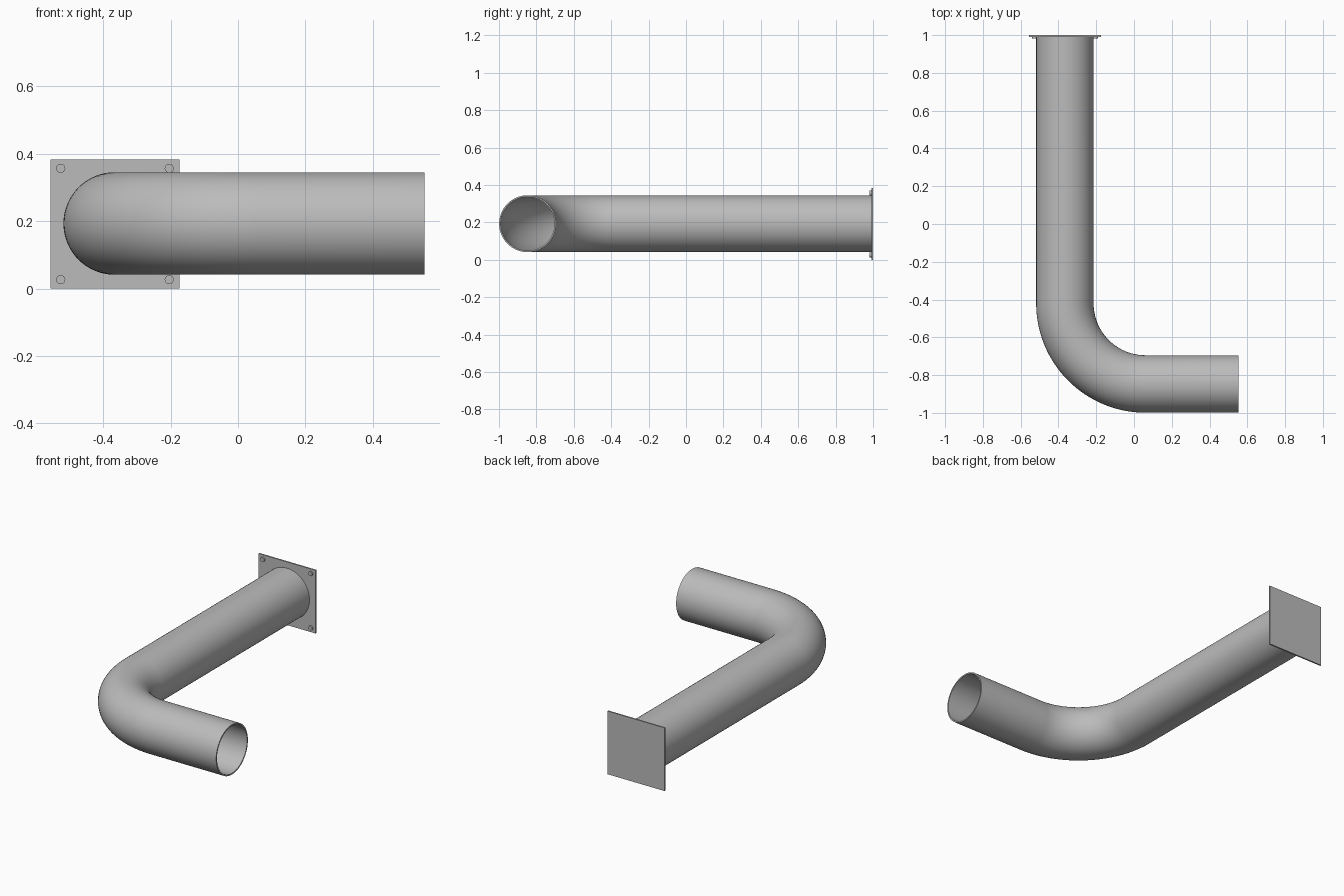
import bpy, bmesh
from math import cos, sin, pi
from mathutils import Vector, Matrix

default = bpy.data.objects.get("Cube")
if default:
    bpy.data.objects.remove(default)

steel = bpy.data.materials.new("grey steel")
steel.use_nodes = True
steel.diffuse_color = (0.5, 0.5, 0.5, 1)
steel.node_tree.nodes["Principled BSDF"].inputs["Base Color"].default_value = (0.5, 0.5, 0.5, 1)

PIPE_X, PIPE_Y, PIPE_Z = -0.366, -0.847, 0.193
RADIUS, WALL = 0.152, 0.008
BEND = 0.427
END_X = 0.553
PLATE_X, PLATE_SIZE, PLATE_THICK = -0.365, 0.383, 0.009
BACK_Y = 1.0
SIDES, BEND_STEPS = 64, 32


def finish(name, bm):
    bmesh.ops.recalc_face_normals(bm, faces=bm.faces[:])
    mesh = bpy.data.meshes.new(name)
    bm.to_mesh(mesh)
    bm.free()
    obj = bpy.data.objects.new(name, mesh)
    bpy.context.collection.objects.link(obj)
    mesh.materials.append(steel)
    bpy.ops.object.select_all(action="DESELECT")
    obj.select_set(True)
    bpy.context.view_layer.objects.active = obj
    bpy.ops.object.shade_smooth_by_angle(angle=pi / 6)
    return obj


# Centre line: straight run from the plate, quarter bend, short outlet
centre = Vector((PIPE_X + BEND, PIPE_Y + BEND, PIPE_Z))
path = [(Vector((PIPE_X, BACK_Y - PLATE_THICK, PIPE_Z)), Vector((-1, 0, 0)))]
for i in range(BEND_STEPS + 1):
    a = pi + i / BEND_STEPS * pi / 2
    out = Vector((cos(a), sin(a), 0))
    path.append((centre + BEND * out, out))
path.append((Vector((END_X, PIPE_Y, PIPE_Z)), Vector((0, -1, 0))))

# Hollow pipe: outer skin forward, inner skin back, joined at both rims
bm = bmesh.new()
rings = []
stations = [(p, o, RADIUS) for p, o in path] + [(p, o, RADIUS - WALL) for p, o in reversed(path)]
for p, out, r in stations:
    ring = []
    for k in range(SIDES):
        t = 2 * pi * k / SIDES
        ring.append(bm.verts.new(p + r * (cos(t) * out + sin(t) * Vector((0, 0, 1)))))
    rings.append(ring)
for i, ring in enumerate(rings):
    following = rings[(i + 1) % len(rings)]
    for k in range(SIDES):
        n = (k + 1) % SIDES
        bm.faces.new((ring[k], ring[n], following[n], following[k]))
finish("bent_pipe", bm)

# Square wall plate
bm = bmesh.new()
place = Matrix.Translation((PLATE_X, BACK_Y - PLATE_THICK / 2, PLATE_SIZE / 2))
scale = Matrix.Diagonal((PLATE_SIZE, PLATE_THICK, PLATE_SIZE, 1))
bmesh.ops.create_cube(bm, size=1, matrix=place @ scale)
finish("wall_plate", bm)

# Round bolt heads in the plate corners
for side, sx in (("right", -1), ("left", 1)):
    for level, sz in (("lower", -1), ("upper", 1)):
        bm = bmesh.new()
        place = Matrix.Translation((PLATE_X + sx * 0.161, BACK_Y - PLATE_THICK - 0.003,
                                    PLATE_SIZE / 2 + sz * 0.165))
        bmesh.ops.create_cone(bm, cap_ends=True, segments=24, radius1=0.0135, radius2=0.0135,
                              depth=0.012, matrix=place @ Matrix.Rotation(pi / 2, 4, "X"))
        finish(f"bolt_{level}_{side}", bm)
